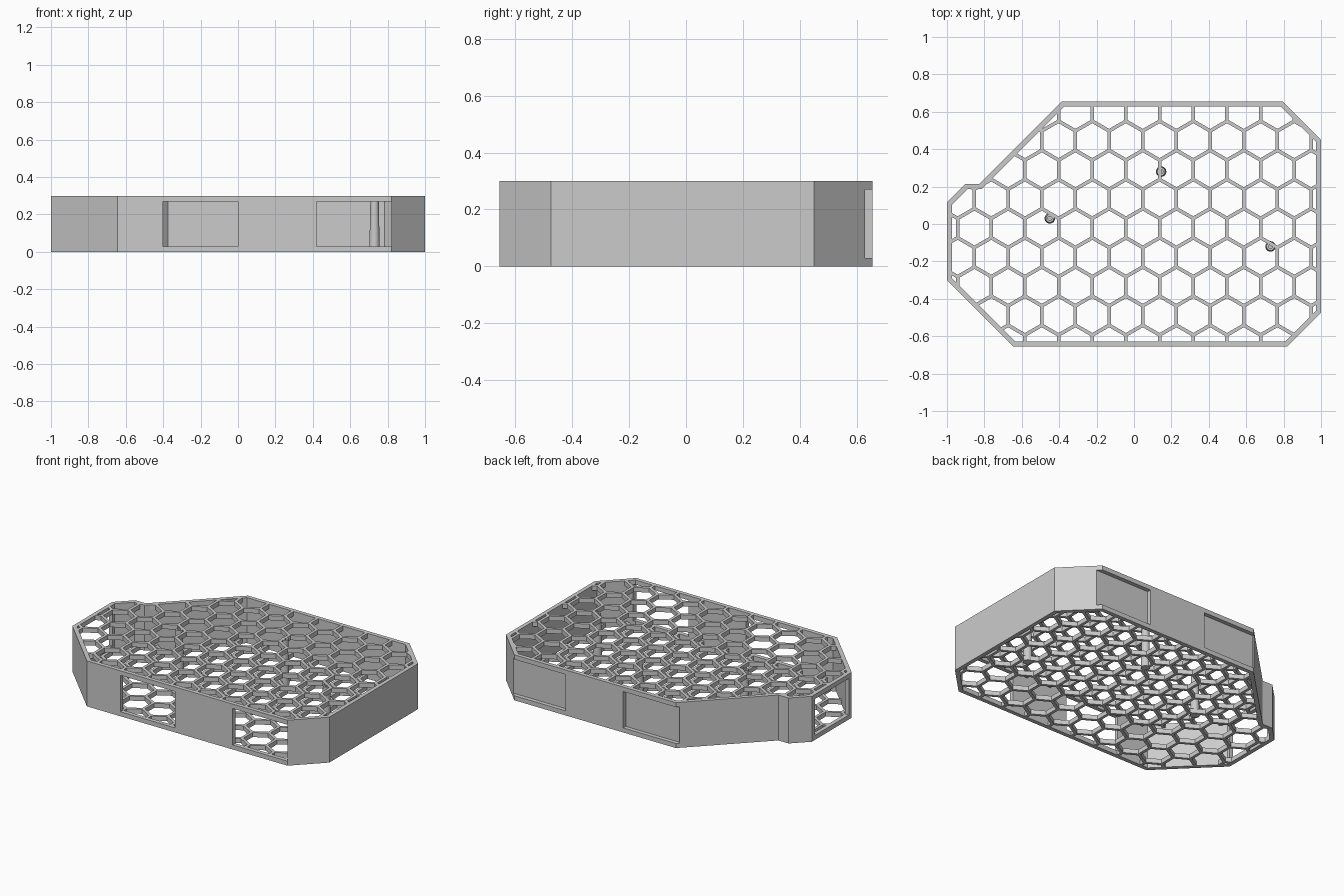
import bpy, bmesh, math
from mathutils import Vector

old = bpy.data.objects.get("Cube")
if old:
    bpy.data.objects.remove(old, do_unlink=True)

grey = bpy.data.materials.new("plain grey")
grey.use_nodes = True
grey.diffuse_color = (0.6, 0.6, 0.6, 1)
grey.node_tree.nodes["Principled BSDF"].inputs["Base Color"].default_value = (0.6, 0.6, 0.6, 1)

HEIGHT, SKIN, WALL = 0.30, 0.03, 0.027
PITCH, BAR = 0.18, 0.019


def prisms(name, outlines, z0, z1):
    """One object holding an upright prism for each counter-clockwise outline."""
    bm = bmesh.new()
    for pts in outlines:
        low = [bm.verts.new((x, y, z0)) for x, y in pts]
        high = [bm.verts.new((x, y, z1)) for x, y in pts]
        bm.faces.new(low[::-1])
        bm.faces.new(high)
        for i in range(len(pts)):
            j = (i + 1) % len(pts)
            bm.faces.new((low[i], low[j], high[j], high[i]))
    mesh = bpy.data.meshes.new(name)
    bm.to_mesh(mesh)
    bm.free()
    obj = bpy.data.objects.new(name, mesh)
    bpy.context.collection.objects.link(obj)
    mesh.materials.append(grey)
    return obj


def boolean(target, tool, operation="DIFFERENCE"):
    """Apply a boolean and delete the tool."""
    tool.hide_render = True
    mod = target.modifiers.new("cut", "BOOLEAN")
    mod.operation, mod.object, mod.solver = operation, tool, "EXACT"
    bpy.context.view_layer.objects.active = target
    bpy.ops.object.modifier_apply(modifier=mod.name)
    bpy.data.objects.remove(tool, do_unlink=True)


def inset(pts, d):
    """Move every side of a counter-clockwise outline inwards by d."""
    out = []
    for i, p in enumerate(pts):
        a, b, c = Vector(pts[i - 1]), Vector(p), Vector(pts[(i + 1) % len(pts)])
        e, f = (b - a).normalized(), (c - b).normalized()
        n, m = Vector((-e.y, e.x)), Vector((-f.y, f.x))
        out.append(b + (n + m) * d / (1 + n.dot(m)))
    return out


def box(x0, x1, y0, y1):
    return [(x0, y0), (x1, y0), (x1, y1), (x0, y1)]


def circle(x, y, r, n, turn=0.0):
    return [(x + r * math.cos(math.tau * i / n + turn),
             y + r * math.sin(math.tau * i / n + turn)) for i in range(n)]


# Hollow case with chamfered corners and a stepped left side
outline = [(-0.645, -0.655), (0.82, -0.655), (1, -0.475), (1, 0.45), (0.795, 0.655),
           (-0.385, 0.655), (-0.825, 0.215), (-0.9, 0.215), (-1, 0.115), (-1, -0.3)]
inner = inset(outline, WALL)
case = prisms("honeycomb_case", [outline], 0, HEIGHT)
boolean(case, prisms("cavity", [inner], SKIN, HEIGHT - SKIN))

# Windows through the front, back and left end walls
for x0, x1 in ((-0.4, 0), (0.42, 0.82)):
    for y0, y1 in ((-0.7, -0.6), (0.655 - WALL, 0.7)):
        boolean(case, prisms("window", [box(x0, x1, y0, y1)], SKIN, HEIGHT - SKIN))
boolean(case, prisms("end_window", [box(-1.1, -0.95, -0.27, 0.08)], SKIN, HEIGHT - SKIN))

# Honeycomb holes through floor and lid, kept inside the rim
cells = []
for row in range(-7, 4):
    for col in range(-7, 7):
        x = 0.047 + PITCH * (col + 0.5 * (row % 2))
        y = 0.29 + PITCH * math.sqrt(0.75) * row
        cells.append(circle(x, y, (PITCH - BAR) / math.sqrt(3), 6, math.pi / 6))
holes = prisms("holes", cells, -0.1, HEIGHT + 0.1)
boolean(holes, prisms("limit", [inner], -0.2, HEIGHT + 0.2), "INTERSECT")
boolean(case, holes)

# Tapered screw posts with blind bores
for i, (x, y) in enumerate(((0.145, 0.28), (-0.45, 0.03), (0.73, -0.12))):
    post = prisms(f"screw_post_{i + 1}", [circle(x, y, 0.028, 24)], 0, HEIGHT)
    for v in post.data.vertices:
        if v.co.z > HEIGHT / 2:
            v.co.x = x + (v.co.x - x) * 0.78
            v.co.y = y + (v.co.y - y) * 0.78
    boolean(post, prisms("bore", [circle(x, y, 0.011, 16)], 0.1, HEIGHT + 0.1))
    bpy.ops.object.select_all(action="DESELECT")
    post.select_set(True)
    bpy.context.view_layer.objects.active = post
    bpy.ops.object.shade_smooth_by_angle()
